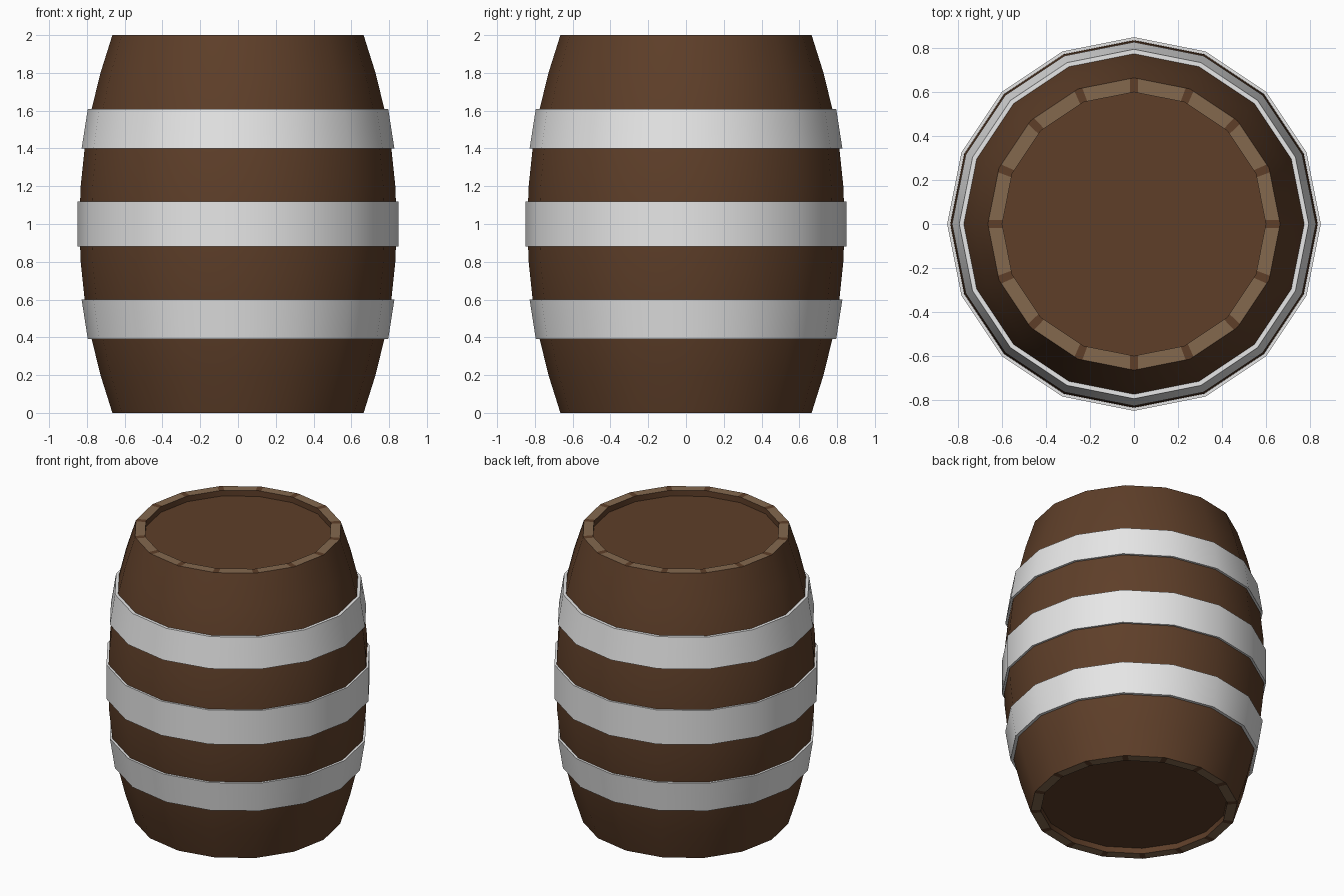
import bpy, bmesh, math

if "Cube" in bpy.data.objects:
    bpy.data.objects.remove(bpy.data.objects["Cube"])

SIDES = 16
HEIGHT = 2.0
END_R = 0.665      # outer radius at the barrel ends
HEAD_R = 0.60      # radius of the recessed heads
RECESS = 0.04


def material(name, rgb):
    m = bpy.data.materials.new(name)
    m.diffuse_color = (*rgb, 1)
    m.use_nodes = True
    m.node_tree.nodes["Principled BSDF"].inputs["Base Color"].default_value = m.diffuse_color
    return m


wood = material("dark wood", (0.112, 0.049, 0.022))
cut_wood = material("cut wood", (0.23, 0.138, 0.076))
metal = material("pale metal", (0.8, 0.8, 0.8))

corners = [(math.cos(2 * math.pi * i / SIDES), math.sin(2 * math.pi * i / SIDES))
           for i in range(SIDES)]


def lathe(name, profile, mats, ring=corners, closed=False, rule=None):
    """Sweep an (r, z) profile around the polygon; rule picks a material per ring segment."""
    bm = bmesh.new()
    loops = [[bm.verts.new((r * x, r * y, z)) for x, y in ring] for r, z in profile]
    n = len(ring)
    pairs = list(zip(loops, loops[1:]))
    if closed:
        pairs.append((loops[-1], loops[0]))
    for a, b in pairs:
        for i in range(n):
            j = (i + 1) % n
            f = bm.faces.new((a[i], a[j], b[j], b[i]))
            if rule:
                f.material_index = rule(i)
    bmesh.ops.remove_doubles(bm, verts=bm.verts, dist=1e-5)
    me = bpy.data.meshes.new(name)
    bm.to_mesh(me)
    bm.free()
    for m in mats:
        me.materials.append(m)
    me.shade_smooth()
    me.set_sharp_from_angle(angle=math.radians(30))
    ob = bpy.data.objects.new(name, me)
    bpy.context.collection.objects.link(ob)
    return ob


def barrel_r(z):
    return 0.84 - 0.175 * (z - 1) ** 2


# Bulging stave wall
lathe("stave_wall", [(barrel_r(HEIGHT * k / 10), HEIGHT * k / 10) for k in range(11)], [wood])

# Recessed heads with their inner walls
lathe("bottom_head", [(0, RECESS), (HEAD_R, RECESS), (HEAD_R, 0)], [wood])
lathe("top_head", [(HEAD_R, HEIGHT), (HEAD_R, HEIGHT - RECESS), (0, HEIGHT - RECESS)], [wood])

# Rims: pale stave ends separated by narrow dark joints at each corner
t = 0.075          # joint half width as a fraction of one side
rim_ring = []
for i in range(SIDES):
    (x0, y0), (x1, y1) = corners[i], corners[(i + 1) % SIDES]
    for s in (0, t, 1 - t):
        rim_ring.append((x0 + (x1 - x0) * s, y0 + (y1 - y0) * s))


def pale_middle(i):
    return 1 if i % 3 == 1 else 0


lathe("bottom_stave_ends", [(HEAD_R, 0), (END_R, 0)], [wood, cut_wood], rim_ring, rule=pale_middle)
lathe("top_stave_ends", [(END_R, HEIGHT), (HEAD_R, HEIGHT)], [wood, cut_wood], rim_ring,
      rule=pale_middle)

# Metal hoops: (bottom z, bottom r, top z, top r)
for name, z0, r0, z1, r1 in (("lower_hoop", 0.39, 0.795, 0.60, 0.828),
                             ("middle_hoop", 0.88, 0.85, 1.12, 0.85),
                             ("upper_hoop", 1.40, 0.828, 1.61, 0.795)):
    lathe(name, [(r0, z0), (r1, z1), (r1 - 0.03, z1), (r0 - 0.03, z0)], [metal], closed=True)
